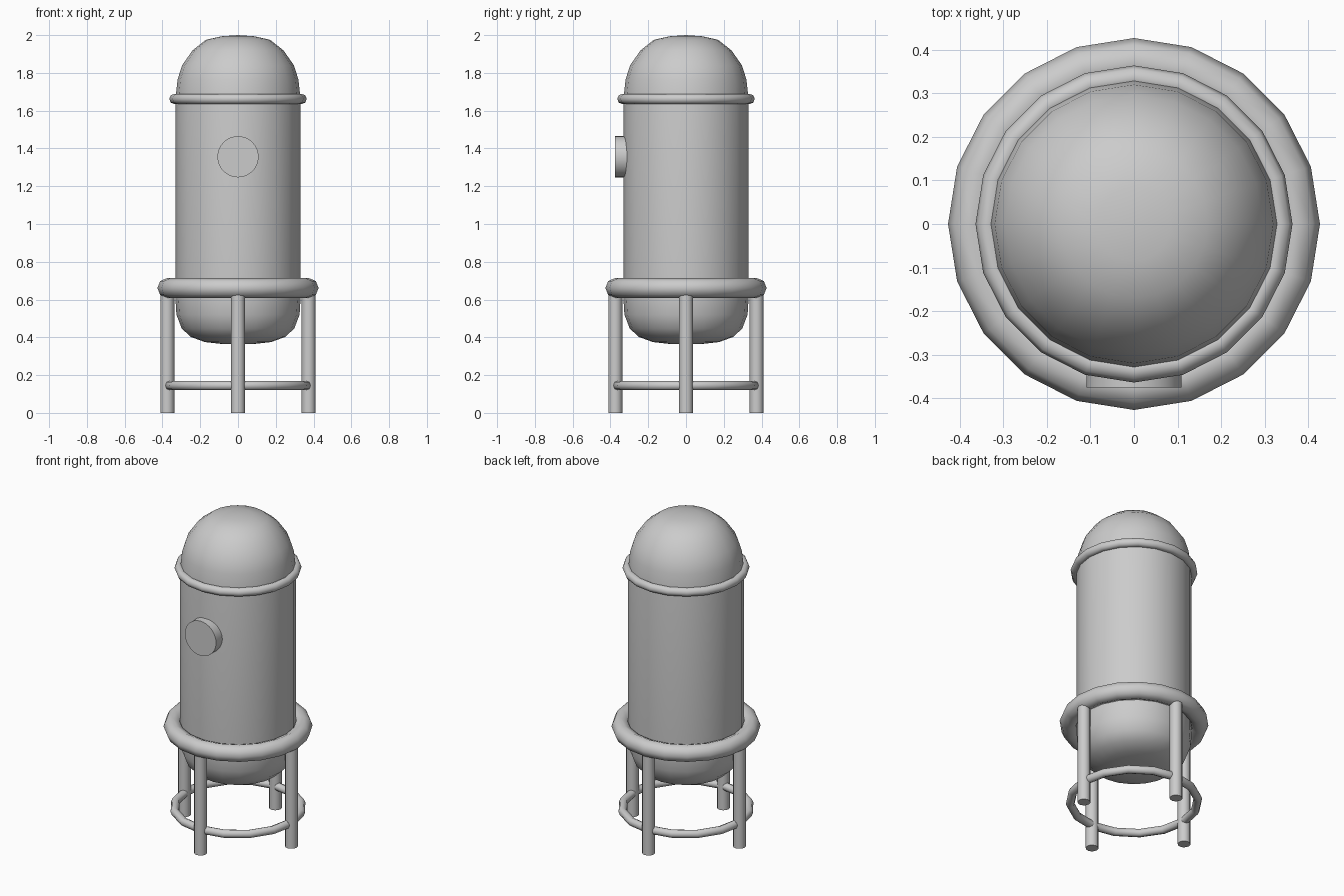
import bpy, bmesh, math

if "Cube" in bpy.data.objects:
    bpy.data.objects.remove(bpy.data.objects["Cube"])

SIDES = 20


def smooth(obj, name, angle=40):
    obj.name = name
    bpy.ops.object.select_all(action='DESELECT')
    obj.select_set(True)
    bpy.context.view_layer.objects.active = obj
    bpy.ops.object.shade_smooth_by_angle(angle=math.radians(angle))
    return obj


def lathe(name, profile):
    """Spin an (r, z) profile, closed by poles at both ends."""
    bm = bmesh.new()
    verts = [bm.verts.new((r, 0, z)) for r, z in profile]
    edges = [bm.edges.new(pair) for pair in zip(verts, verts[1:])]
    bmesh.ops.spin(bm, geom=verts + edges, cent=(0, 0, 0), axis=(0, 0, 1),
                   angle=math.tau, steps=SIDES, use_duplicate=False)
    bmesh.ops.remove_doubles(bm, verts=bm.verts, dist=1e-4)
    bmesh.ops.recalc_face_normals(bm, faces=bm.faces)
    mesh = bpy.data.meshes.new(name)
    bm.to_mesh(mesh)
    bm.free()
    obj = bpy.data.objects.new(name, mesh)
    bpy.context.collection.objects.link(obj)
    return smooth(obj, name)


def ring(name, radius, thickness, z, sides=SIDES):
    bpy.ops.mesh.primitive_torus_add(major_radius=radius, minor_radius=thickness,
                                     major_segments=sides, minor_segments=8,
                                     location=(0, 0, z))
    return smooth(bpy.context.object, name, 50)


def cylinder(name, radius, depth, loc, sides, rot=(0, 0, 0)):
    bpy.ops.mesh.primitive_cylinder_add(vertices=sides, radius=radius, depth=depth,
                                        location=loc, rotation=rot)
    return smooth(bpy.context.object, name)


# Tank: rounded bottom, straight wall, domed top
lathe("tank_body", [
    (0, 0.365), (0.095, 0.366), (0.175, 0.375), (0.25, 0.402), (0.298, 0.447),
    (0.326, 0.52), (0.331, 0.60), (0.331, 1.66), (0.328, 1.69), (0.32, 1.765),
    (0.296, 1.84), (0.24, 1.92), (0.17, 1.975), (0.085, 1.994), (0, 2.0)])

# Bands and leg brace
ring("upper_band", 0.337, 0.027, 1.662)
ring("support_ring", 0.374, 0.053, 0.661)
ring("leg_brace_ring", 0.367, 0.025, 0.145, 16)

# Four legs
for i, side in enumerate(("right", "back", "left", "front")):
    a = i * math.pi / 2
    cylinder(side + "_leg", 0.037, 0.66,
             (0.374 * math.cos(a), 0.374 * math.sin(a), 0.33), 12)

# Round port on the front wall
cylinder("front_port", 0.109, 0.09, (0, -0.33, 1.356), 32, (math.pi / 2, 0, 0))
